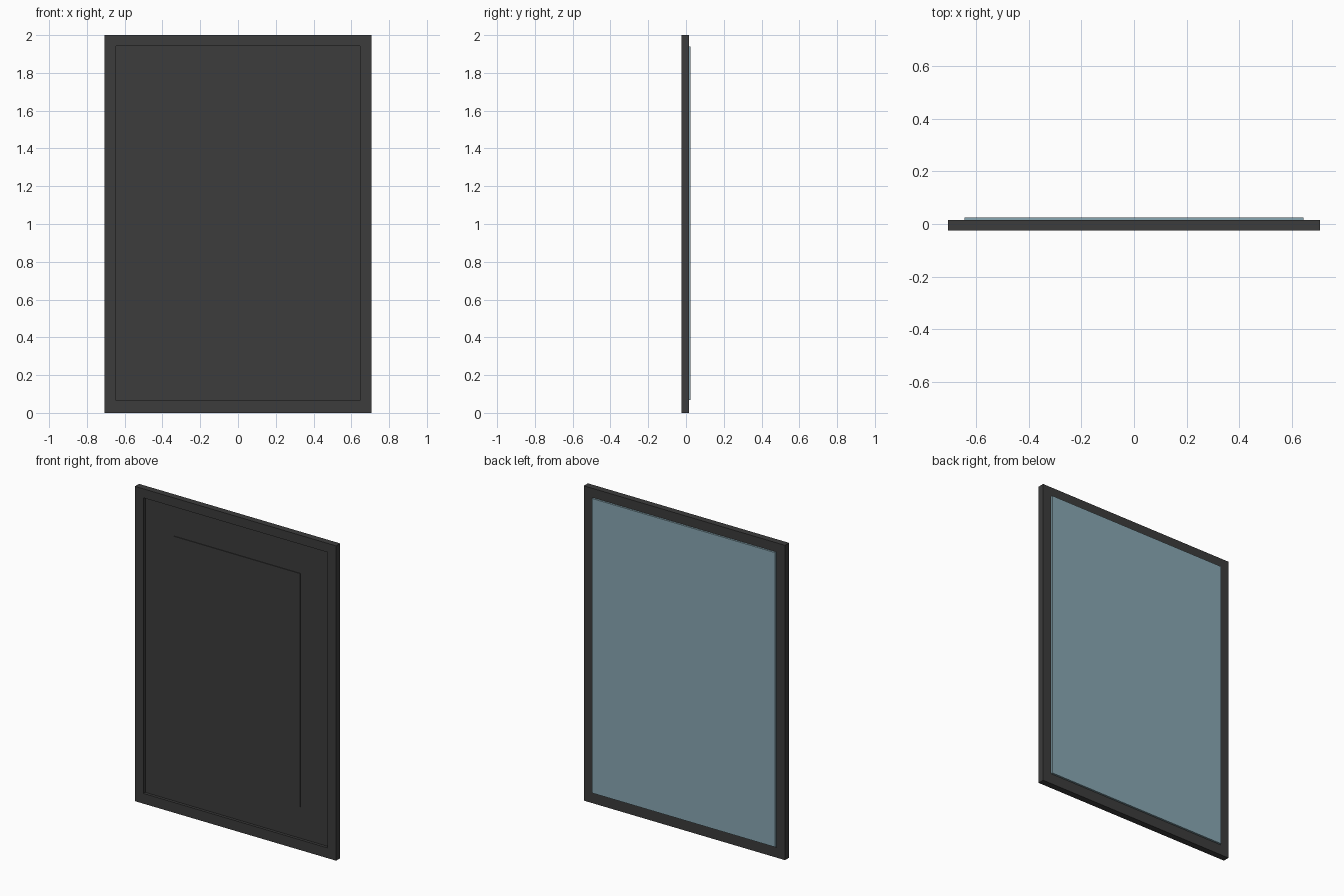
import bpy, bmesh

if "Cube" in bpy.data.objects:
    bpy.data.objects.remove(bpy.data.objects["Cube"])

W, H = 0.707, 2.0            # outer half width, height
IW, ZB, ZT = 0.647, 0.065, 1.943   # inner opening
YF, YB = -0.025, 0.016       # frame front / back


def material(name, color):
    m = bpy.data.materials.new(name)
    m.diffuse_color = (*color, 1)
    m.use_nodes = True
    m.node_tree.nodes["Principled BSDF"].inputs["Base Color"].default_value = m.diffuse_color
    return m


dark = material("dark_frame", (0.045, 0.045, 0.045))
blue = material("blue_backing", (0.25, 0.39, 0.45))


def prism(name, outline, y0, y1, mat):
    """Extrude an x-z outline from y0 to y1."""
    bm = bmesh.new()
    face = bm.faces.new([bm.verts.new((x, y0, z)) for x, z in outline])
    ext = bmesh.ops.extrude_face_region(bm, geom=[face])
    moved = [g for g in ext["geom"] if isinstance(g, bmesh.types.BMVert)]
    bmesh.ops.translate(bm, verts=moved, vec=(0, y1 - y0, 0))
    bmesh.ops.recalc_face_normals(bm, faces=bm.faces)
    me = bpy.data.meshes.new(name)
    bm.to_mesh(me)
    bm.free()
    me.materials.append(mat)
    ob = bpy.data.objects.new(name, me)
    bpy.context.collection.objects.link(ob)
    return ob


def rect(hw, z0, z1):
    return [(-hw, z0), (hw, z0), (hw, z1), (-hw, z1)]


# Four mitred frame rails
outer, inner = rect(W, 0, H), rect(IW, ZB, ZT)
for i, side in enumerate(("bottom", "right", "top", "left")):
    j = (i + 1) % 4
    prism(f"{side}_rail", [outer[i], outer[j], inner[j], inner[i]], YF, YB, dark)

# Recessed mat board
prism("mat_board", inner, -0.007, 0.013, dark)

# Slightly raised picture panel
prism("picture_panel", rect(0.444, 0.266, 1.748), -0.011, -0.007, dark)

# Backing sheet standing proud of the rear
prism("backing_sheet", rect(0.644, 0.069, 1.94), 0.013, 0.025, blue)
